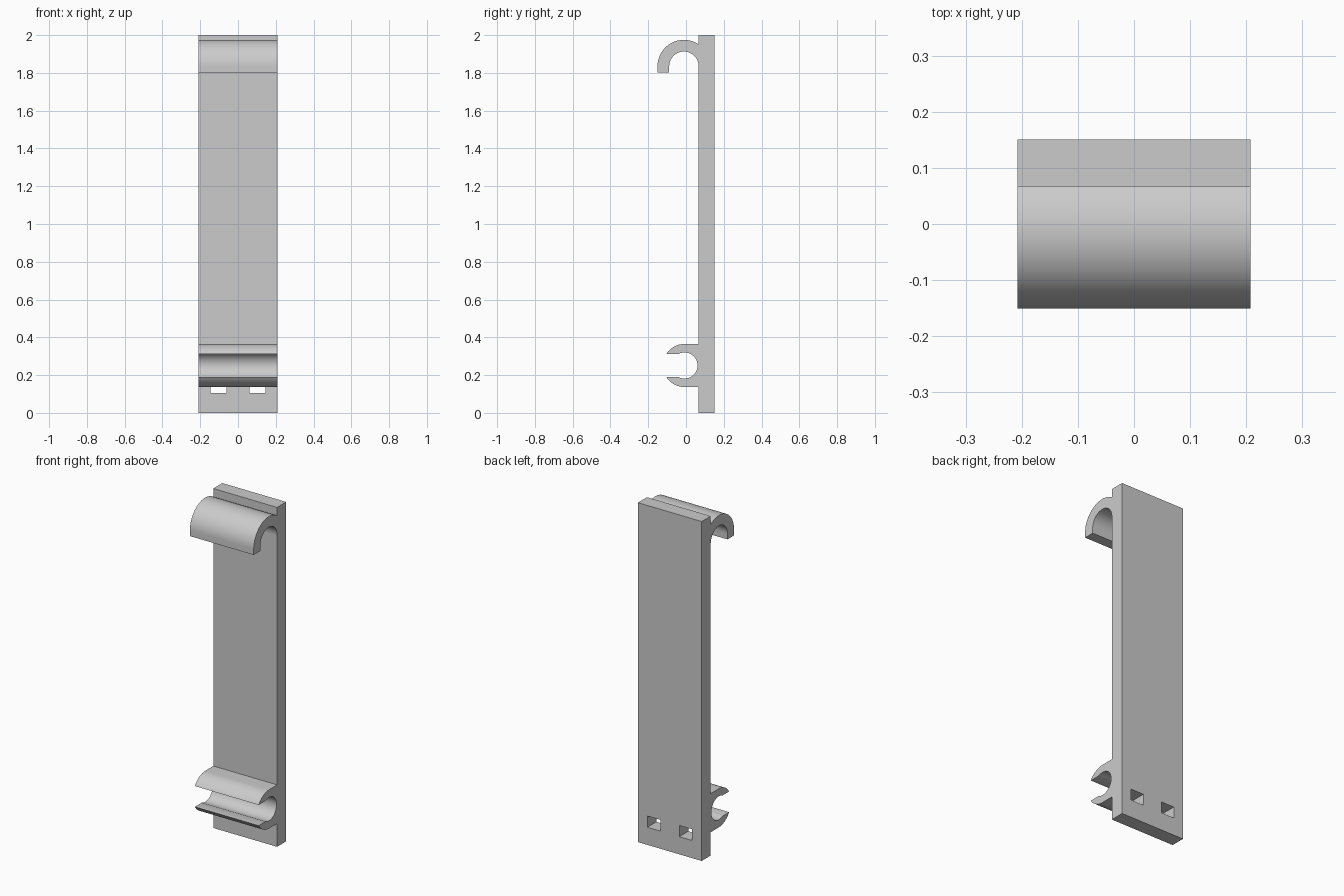
import bpy, bmesh
from math import radians, sin, cos, acos, degrees, asin

HALF = 0.208                    # half width of the whole strip
FRONT, BACK = 0.067, 0.151      # plate faces in y

cube = bpy.data.objects.get("Cube")
if cube:
    bpy.data.objects.remove(cube, do_unlink=True)

grey = bpy.data.materials.new("light_grey")
grey.use_nodes = True
colour = (0.6, 0.6, 0.6, 1)
grey.diffuse_color = colour
grey.node_tree.nodes["Principled BSDF"].inputs["Base Color"].default_value = colour


def arc(cy, cz, r, start, end, steps=24):
    """Points on a circle in the y-z plane, angles in degrees from +y."""
    angles = [radians(start + (end - start) * i / steps) for i in range(steps + 1)]
    return [(cy + r * cos(a), cz + r * sin(a)) for a in angles]


def extrude(name, profile, x0=-HALF, x1=HALF):
    """Sweep a closed y-z profile along x."""
    bm = bmesh.new()
    face = bm.faces.new([bm.verts.new((x0, y, z)) for y, z in profile])
    out = bmesh.ops.extrude_face_region(bm, geom=[face])
    moved = [v for v in out["geom"] if isinstance(v, bmesh.types.BMVert)]
    bmesh.ops.translate(bm, verts=moved, vec=(x1 - x0, 0, 0))
    bmesh.ops.recalc_face_normals(bm, faces=bm.faces)
    mesh = bpy.data.meshes.new(name)
    bm.to_mesh(mesh)
    bm.free()
    mesh.materials.append(grey)
    obj = bpy.data.objects.new(name, mesh)
    bpy.context.collection.objects.link(obj)
    return obj


def select(obj):
    bpy.ops.object.select_all(action="DESELECT")
    obj.select_set(True)
    bpy.context.view_layer.objects.active = obj


def box(y0, y1, z0, z1):
    return [(y0, z0), (y1, z0), (y1, z1), (y0, z1)]


# Back plate with two rectangular slots near the foot
plate = extrude("back_plate", box(FRONT, BACK, 0, 2))
for side in (-1, 1):
    x0, x1 = sorted((side * 0.062, side * 0.146))
    cutter = extrude("slot_cutter", box(0, 0.3, 0.104, 0.17), x0, x1)
    cutter.hide_render = True
    cut = plate.modifiers.new("slot", "BOOLEAN")
    cut.operation = "DIFFERENCE"
    cut.solver = "EXACT"
    cut.object = cutter
    select(plate)
    bpy.ops.object.modifier_apply(modifier=cut.name)
    bpy.data.objects.remove(cutter, do_unlink=True)

# Upper hook: half ring with a short straight lip, rooted in the plate
cy, cz, outer, inner, lip = -0.011, 1.835, 0.14, 0.078, 1.803
join = degrees(acos((FRONT - cy) / outer))
hook = extrude("upper_hook",
               [(FRONT + 0.01, cz + outer * sin(radians(join)))]
               + arc(cy, cz, outer, join, 180)
               + [(cy - outer, lip), (cy - inner, lip)]
               + arc(cy, cz, inner, 180, 0)
               + [(FRONT + 0.01, cz)])

# Lower clip: open ring with two pointed jaws, mirrored about its centre height
cy, cz, outer, inner, gap = -0.008, 0.251, 0.114, 0.069, 0.061
tip = 180 - degrees(asin(gap / outer))
mouth = 180 - degrees(asin(gap / inner))
clip = extrude("lower_clip",
               [(FRONT + 0.003, cz + outer)]
               + arc(cy, cz, outer, 90, tip)
               + arc(cy, cz, inner, mouth, -mouth, 40)
               + arc(cy, cz, outer, -tip, -90)
               + [(FRONT + 0.003, cz - outer)])

for part in (hook, clip):
    select(part)
    bpy.ops.object.shade_smooth_by_angle(angle=radians(30))
